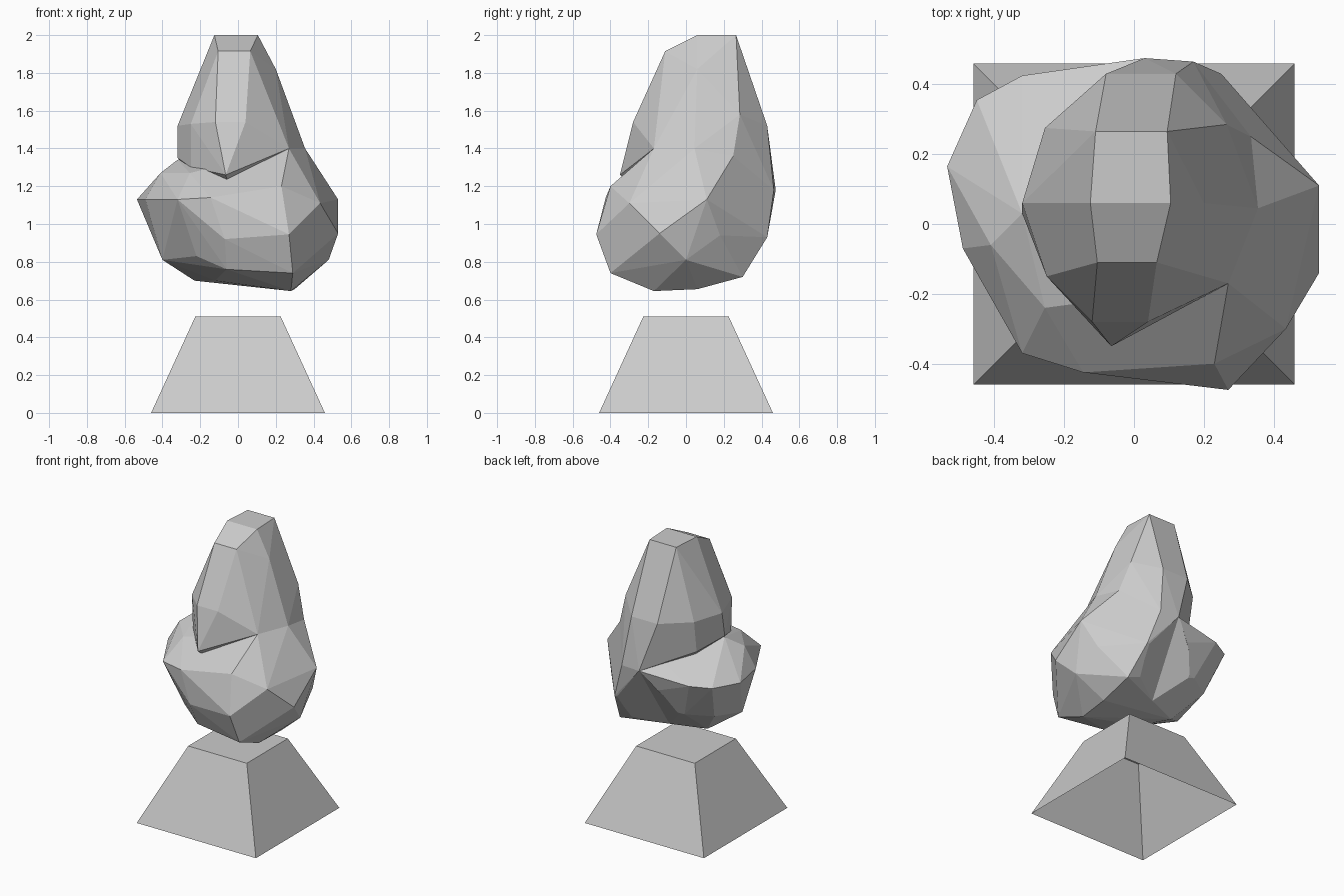
import bpy, bmesh, math


def mesh_object(name, bm):
    bmesh.ops.recalc_face_normals(bm, faces=bm.faces)
    mesh = bpy.data.meshes.new(name)
    bm.to_mesh(mesh)
    bm.free()
    obj = bpy.data.objects.new(name, mesh)
    bpy.context.collection.objects.link(obj)
    return obj


def faceted_lump(name, points):
    """Flat-faced stone from its corner points."""
    bm = bmesh.new()
    for p in points:
        bm.verts.new(p)
    res = bmesh.ops.convex_hull(bm, input=bm.verts)
    loose = [v for v in bm.verts if not v.link_faces]
    bmesh.ops.delete(bm, geom=loose, context='VERTS')
    bmesh.ops.dissolve_limit(bm, angle_limit=math.radians(3),
                             verts=bm.verts, edges=bm.edges)
    return mesh_object(name, bm)


# Pedestal: tapered square block, hollow and open underneath
bm = bmesh.new()
rings = []
for half, z in ((0.46, 0.0), (0.226, 0.51)):
    rings.append([bm.verts.new((sx * half, sy * half, z))
                  for sx, sy in ((-1, -1), (1, -1), (1, 1), (-1, 1))])
for i in range(4):
    j = (i + 1) % 4
    bm.faces.new((rings[0][i], rings[0][j], rings[1][j], rings[1][i]))
bm.faces.new(rings[1])
mesh_object("pedestal", bm)

# Upper lump: tall tapering peak
upper = [
    (-0.125, 0.06, 2.0), (0.105, 0.06, 2.0), (-0.11, 0.265, 2.0), (0.095, 0.265, 2.0),
    (-0.105, -0.11, 1.915), (0.065, -0.11, 1.915),
    (-0.12, -0.28, 1.54), (0.04, -0.28, 1.54), (-0.065, -0.35, 1.26),
    (-0.25, -0.15, 1.53), (-0.32, 0.06, 1.52), (-0.255, 0.275, 1.52),
    (-0.08, 0.43, 1.52), (0.12, 0.43, 1.52), (0.265, 0.285, 1.58), (0.2, 0.06, 1.82),
    (-0.32, 0.03, 1.35), (-0.25, 0.24, 1.3), (-0.25, -0.14, 1.3),
    (0.27, -0.17, 1.40), (0.355, 0.045, 1.40), (0.335, 0.25, 1.36),
    (0.17, 0.465, 1.18), (0.03, 0.475, 1.18), (0.0, 0.0, 1.0),
]
peak = faceted_lump("boulder", upper)

# Lower lump: wide rounded body
lower = [
    (0.27, -0.17, 1.40), (0.355, 0.045, 1.40), (0.335, 0.25, 1.36),
    (-0.32, 0.03, 1.34), (-0.41, -0.06, 1.27), (-0.255, -0.24, 1.27),
    (-0.535, 0.165, 1.13), (-0.49, -0.07, 1.13), (-0.32, -0.37, 1.13),
    (-0.145, -0.425, 1.14), (0.23, -0.40, 1.20), (0.435, -0.30, 1.11),
    (0.53, 0.11, 1.13), (0.53, -0.14, 0.95), (0.45, 0.18, 0.94),
    (0.17, 0.465, 1.18), (0.03, 0.475, 1.18), (-0.32, 0.425, 1.147), (-0.45, 0.355, 1.14),
    (0.27, -0.475, 0.945), (-0.07, -0.43, 0.92), (0.25, 0.43, 0.93),
    (-0.40, -0.05, 0.81), (-0.22, -0.28, 0.83), (-0.06, -0.36, 0.76), (0.29, -0.40, 0.74),
    (0.48, 0.0, 0.81), (0.30, 0.30, 0.72), (-0.38, 0.23, 0.88), (-0.22, 0.33, 0.89),
    (-0.23, 0.09, 0.70), (-0.12, -0.10, 0.70), (0.28, -0.17, 0.645), (0.30, 0.06, 0.655),
]
body = faceted_lump("boulder_body_helper", lower)

# Cleft at the back between the two bulges
cleft = faceted_lump("cleft_cutter", [
    (0.03, 0.48, 1.19), (0.0, 0.25, 0.82), (0.0, 0.17, 0.69),
    (0.31, 0.32, 0.69), (0.25, 0.437, 0.93), (-0.23, 0.345, 0.88), (0.1, 0.7, 0.9),
])


def boolean(obj, other, operation):
    m = obj.modifiers.new(operation.lower(), 'BOOLEAN')
    m.operation = operation
    m.solver = 'EXACT'
    m.object = other


boolean(body, cleft, 'DIFFERENCE')
boolean(peak, body, 'UNION')

# Bake the merged stone and drop the helpers
bpy.context.view_layer.update()
dg = bpy.context.evaluated_depsgraph_get()
merged = bpy.data.meshes.new_from_object(peak.evaluated_get(dg))
peak.modifiers.clear()
peak.data = merged
for helper in (body, cleft):
    bpy.data.objects.remove(helper, do_unlink=True)
